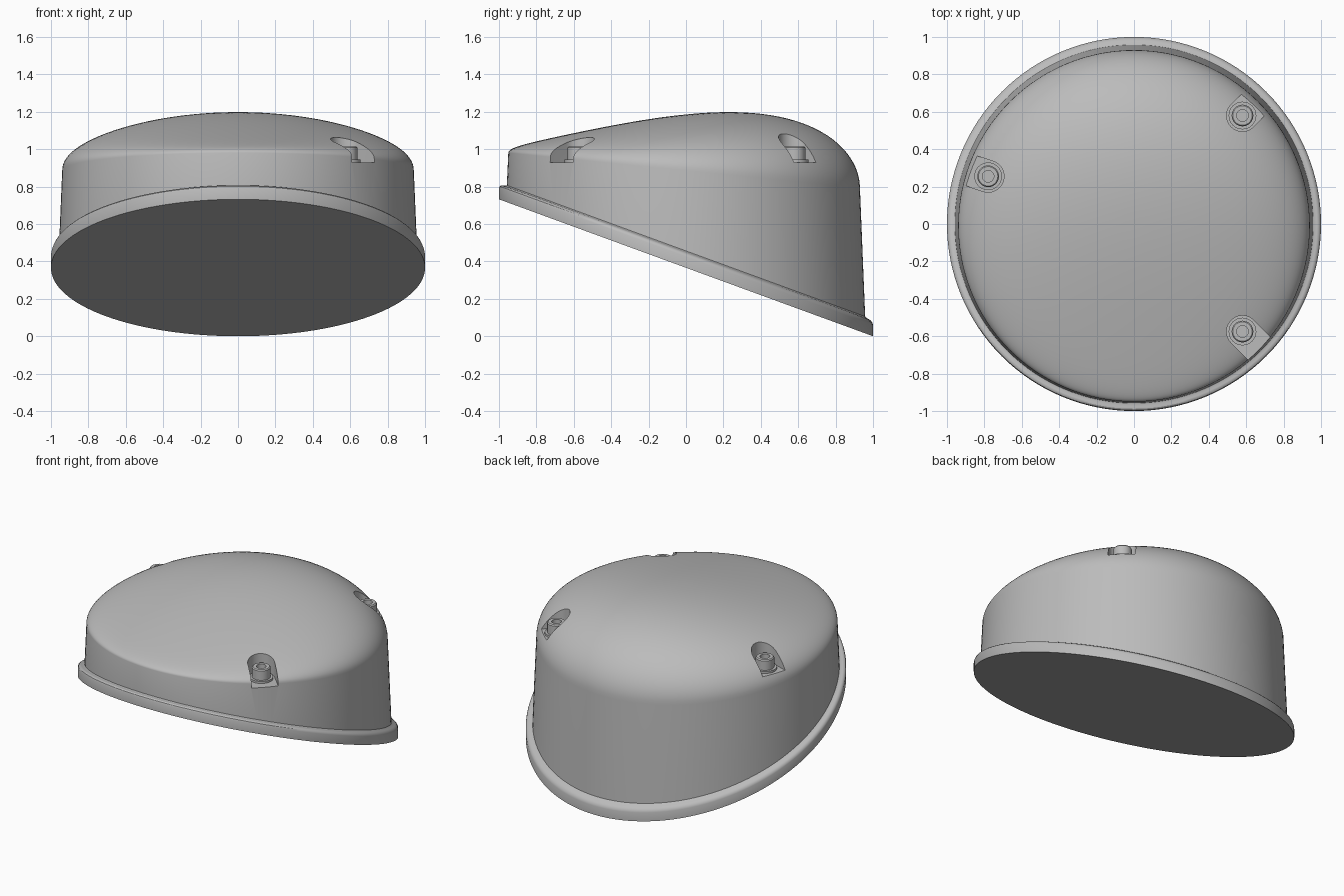
import bpy, bmesh, math
from mathutils import Matrix

if "Cube" in bpy.data.objects:
    bpy.data.objects.remove(bpy.data.objects["Cube"])

N = 128                                   # segments around the cover
FLOOR = 0.93                              # height of the screw pocket floors
SCREWS = [(0.58, 0.58, 45), (0.58, -0.575, -45), (-0.78, 0.255, 162)]

grey = bpy.data.materials.new("grey plastic")
grey.diffuse_color = (0.5, 0.5, 0.5, 1)
grey.use_nodes = True
grey.node_tree.nodes["Principled BSDF"].inputs["Base Color"].default_value = grey.diffuse_color


def finish(bm, name, angle=30):
    bmesh.ops.recalc_face_normals(bm, faces=bm.faces)
    me = bpy.data.meshes.new(name)
    bm.to_mesh(me)
    bm.free()
    ob = bpy.data.objects.new(name, me)
    bpy.context.collection.objects.link(ob)
    me.materials.append(grey)
    if angle:
        smooth(ob, angle)
    return ob


def smooth(ob, angle):
    bpy.ops.object.select_all(action='DESELECT')
    ob.select_set(True)
    bpy.context.view_layer.objects.active = ob
    bpy.ops.object.shade_smooth_by_angle(angle=math.radians(angle))


def loft(bm, rings):
    """Skin closed rings of points; cap the first with a face, fan the last."""
    vs = [[bm.verts.new(p) for p in ring] for ring in rings]
    n = len(vs[0])
    for a, b in zip(vs, vs[1:]):
        for i in range(n):
            j = (i + 1) % n
            bm.faces.new((a[i], a[j], b[j], b[i]))
    bm.faces.new(vs[0][::-1])
    bm.faces.new(vs[-1])


def base(y):
    return 0.366 * (1 - y)                # slanted bottom plane


def dome(x, y, rho):
    return 0.886 - 0.1 * y + (0.3 + 0.2 * y) * math.sqrt(max(0, 1 - rho * rho))


# Cover: slanted flange, tapered wall and lopsided dome
angles = [2 * math.pi * i / N for i in range(N)]
rings = []
for r, h in [(1, 0), (1, 0.06), (0.996, 0.071), (0.988, 0.079), (0.978, 0.083),
             (0.966, 0.085), (0.958, 0.09)]:
    rings.append([(r * math.cos(a), r * math.sin(a), base(r * math.sin(a)) + h)
                  for a in angles])
STEPS = 28
for k in range(STEPS):
    rho = math.cos(k / STEPS * math.pi / 2)
    ring = []
    for a in angles:
        r = rho * (0.94 - 0.01 * math.sin(a))
        x, y = r * math.cos(a), r * math.sin(a)
        ring.append((x, y, dome(x, y, rho)))
    rings.append(ring)
bm = bmesh.new()
loft(bm, rings)
cover = finish(bm, "cover", 0)

# Screw pockets: U-shaped slots opening outward
R = 0.085
for x, y, deg in SCREWS:
    outline = [(R * math.cos(t), R * math.sin(t)) for t in
               [math.pi / 2 + math.pi * i / 24 for i in range(25)]]
    outline += [(0.4, -R), (0.4, R)]
    bm = bmesh.new()
    loft(bm, [[(px, py, z) for px, py in outline] for z in (FLOOR, 1.5)])
    bm.transform(Matrix.Translation((x, y, 0)) @ Matrix.Rotation(math.radians(deg), 4, 'Z'))
    cutter = finish(bm, "pocket_cutter", 0)
    cutter.hide_render = True
    mod = cover.modifiers.new("pocket", 'BOOLEAN')
    mod.operation, mod.solver, mod.object = 'DIFFERENCE', 'EXACT', cutter
    bpy.context.view_layer.objects.active = cover
    bpy.ops.object.modifier_apply(modifier=mod.name)
    bpy.data.objects.remove(cutter)
smooth(cover, 30)

# Screws: washer, head and round socket
profile = [(0.074, -0.01), (0.074, 0.014), (0.058, 0.014), (0.058, 0.078),
           (0.052, 0.085), (0.031, 0.085), (0.031, 0.045)]
for x, y, deg in SCREWS:
    bm = bmesh.new()
    loft(bm, [[(x + r * math.cos(2 * math.pi * i / 32), y + r * math.sin(2 * math.pi * i / 32),
                FLOOR + h) for i in range(32)] for r, h in profile])
    finish(bm, "screw")
